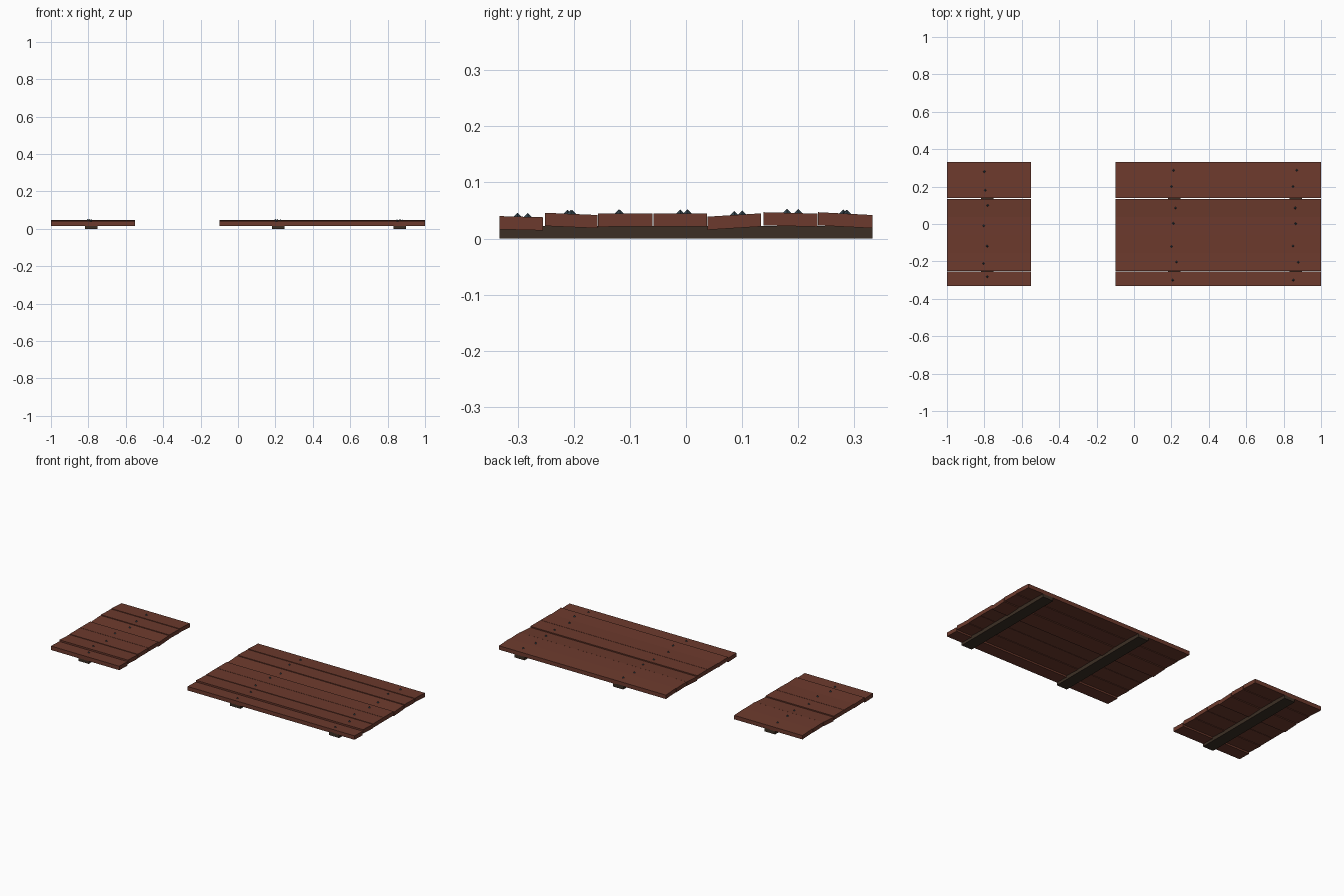
import bpy, bmesh, math

if "Cube" in bpy.data.objects:
    bpy.data.objects.remove(bpy.data.objects["Cube"])


def material(name, rgb):
    m = bpy.data.materials.new(name)
    m.diffuse_color = (*rgb, 1)
    m.use_nodes = True
    m.node_tree.nodes["Principled BSDF"].inputs["Base Color"].default_value = m.diffuse_color
    return m


PLANK = material("red brown wood", (0.150, 0.042, 0.026))
BATTEN = material("dark brown wood", (0.045, 0.028, 0.018))
NAIL = material("blue grey iron", (0.035, 0.060, 0.075))


def add(name, bm, mat):
    bmesh.ops.recalc_face_normals(bm, faces=bm.faces)
    me = bpy.data.meshes.new(name)
    bm.to_mesh(me)
    bm.free()
    me.materials.append(mat)
    ob = bpy.data.objects.new(name, me)
    bpy.context.collection.objects.link(ob)
    return ob


def prism(name, x0, x1, profile, mat):
    """Extrude a (y, z) profile along x."""
    bm = bmesh.new()
    f = bm.faces.new([bm.verts.new((x0, y, z)) for y, z in profile])
    r = bmesh.ops.extrude_face_region(bm, geom=[f])
    vs = [g for g in r["geom"] if isinstance(g, bmesh.types.BMVert)]
    bmesh.ops.translate(bm, verts=vs, vec=(x1 - x0, 0, 0))
    add(name, bm, mat)


# Slightly tilted planks: y start, y end, top z at start, top z at end
planks = [(-0.332, -0.2545, 0.040, 0.038), (-0.2515, -0.158, 0.046, 0.042),
          (-0.157, -0.060, 0.0445, 0.045), (-0.058, 0.037, 0.045, 0.045),
          (0.038, 0.134, 0.039, 0.045), (0.138, 0.234, 0.047, 0.0445),
          (0.2355, 0.332, 0.047, 0.042)]
THICK = 0.0235
sections = {"short": (-1.0, -0.55), "long": (-0.10, 1.0)}
for label, (x0, x1) in sections.items():
    for i, (a, b, za, zb) in enumerate(planks):
        prism(f"{label}_plank_{i + 1}", x0, x1,
              [(a, za - THICK), (b, zb - THICK), (b, zb), (a, za)], PLANK)

# Cross battens underneath
for i, x in enumerate((-0.785, 0.215, 0.865)):
    prism(f"batten_{i + 1}", x - 0.034, x + 0.034,
          [(-0.332, 0), (0.332, 0), (0.332, 0.022), (-0.332, 0.022)], BATTEN)

# One pointed nail head per plank over each batten
nails = [
    [(-0.785, -0.282), (-0.805, -0.211), (-0.785, -0.118), (-0.803, -0.010),
     (-0.783, 0.100), (-0.795, 0.180), (-0.800, 0.280)],
    [(0.207, -0.300), (0.227, -0.203), (0.200, -0.120), (0.210, 0.003),
     (0.222, 0.086), (0.200, 0.200), (0.212, 0.286)],
    [(0.852, -0.300), (0.878, -0.205), (0.850, -0.118), (0.864, 0.002),
     (0.862, 0.086), (0.850, 0.200), (0.870, 0.287)]]
for r, row in enumerate(nails):
    for i, (x, y) in enumerate(row):
        a, b, za, zb = planks[i]
        top = za + (zb - za) * (y - a) / (b - a)
        bm = bmesh.new()
        bmesh.ops.create_cone(bm, cap_ends=True, segments=4, radius1=0.010,
                              radius2=0, depth=0.010)
        ob = add(f"nail_{r + 1}_{i + 1}", bm, NAIL)
        ob.location = (x, y, top + 0.002)
